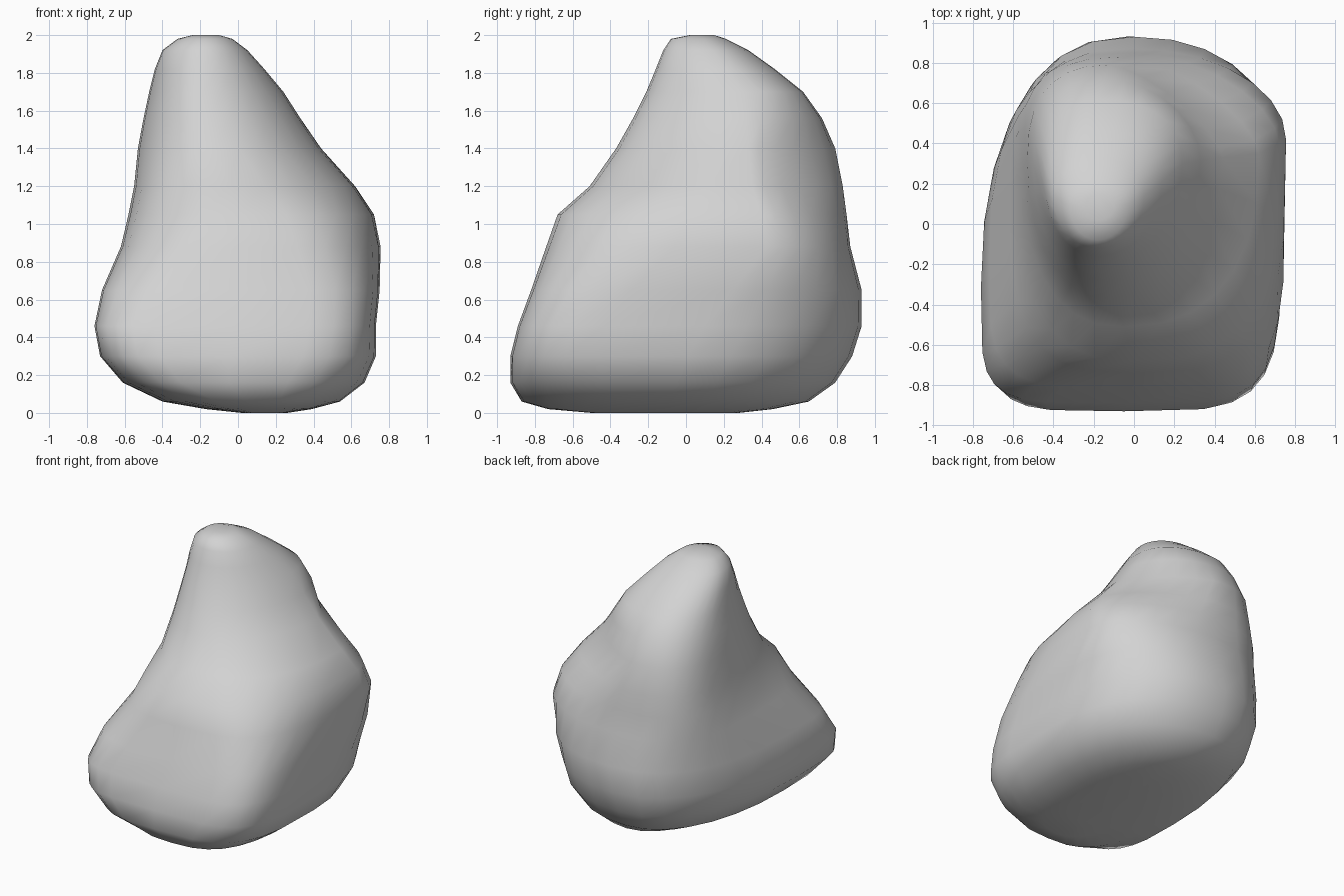
import bpy, bmesh, math

cube = bpy.data.objects.get("Cube")
if cube:
    bpy.data.objects.remove(cube)

SEGMENTS = 28

# Outline limits, bottom to top: height, min x, max x, min y, max y
OUTLINE = [
    (0.00, 0.02, 0.26, -0.50, 0.28),
    (0.02, -0.17, 0.39, -0.73, 0.46),
    (0.06, -0.40, 0.54, -0.87, 0.65),
    (0.16, -0.61, 0.67, -0.93, 0.79),
    (0.30, -0.73, 0.73, -0.93, 0.88),
    (0.46, -0.76, 0.73, -0.89, 0.93),
    (0.65, -0.72, 0.75, -0.82, 0.93),
    (0.88, -0.62, 0.755, -0.74, 0.87),
    (1.05, -0.58, 0.72, -0.68, 0.85),
    (1.20, -0.55, 0.62, -0.51, 0.83),
    (1.40, -0.53, 0.44, -0.37, 0.79),
    (1.56, -0.50, 0.33, -0.28, 0.72),
    (1.70, -0.47, 0.24, -0.21, 0.62),
    (1.82, -0.44, 0.14, -0.16, 0.47),
    (1.92, -0.40, 0.05, -0.12, 0.33),
    (1.98, -0.32, -0.03, -0.08, 0.21),
    (2.00, -0.24, -0.10, 0.02, 0.15),
]

# Corner character: height, ridge x, left-edge y, right-edge y, then the squareness
# of the corners at (+x +y), (-x +y), (-x -y), (+x -y)
CORNERS = [
    (0.00, 0.10, -0.10, -0.10, 2.0, 2.0, 2.4, 2.4),
    (0.16, -0.05, -0.30, -0.05, 2.2, 2.2, 3.8, 3.6),
    (0.40, -0.05, -0.35, 0.05, 2.3, 2.2, 5.5, 5.0),
    (0.65, 0.00, -0.20, 0.25, 2.2, 2.4, 4.2, 4.4),
    (0.88, 0.00, 0.15, 0.42, 2.0, 2.7, 3.2, 3.4),
    (1.05, 0.00, 0.25, 0.40, 1.7, 2.9, 2.7, 2.9),
    (1.20, -0.05, 0.28, 0.35, 1.5, 2.8, 2.4, 2.4),
    (1.40, -0.12, 0.32, 0.33, 1.4, 2.5, 2.2, 2.0),
    (1.70, -0.18, 0.28, 0.30, 2.3, 2.0, 2.1, 2.0),
    (2.00, -0.18, 0.08, 0.08, 2.0, 2.0, 2.0, 2.0),
]


def corner_values(z):
    """Blend the corner character between its two nearest heights."""
    for low, high in zip(CORNERS, CORNERS[1:]):
        if z <= high[0]:
            t = (z - low[0]) / (high[0] - low[0])
            return [a + (b - a) * t for a, b in zip(low[1:], high[1:])]


def ring_points(z, x0, x1, y0, y1):
    """Lopsided rounded outline, each quarter with its own reach and squareness."""
    cx, left_y, right_y, *square = corner_values(z)
    for i in range(SEGMENTS):
        a = math.tau * i / SEGMENTS
        c, s = math.cos(a), math.sin(a)
        power = 2 / square[4 * i // SEGMENTS]
        cy = right_y if c > 0 else left_y
        rx = x1 - cx if c > 0 else cx - x0
        ry = y1 - cy if s > 0 else cy - y0
        yield (cx + math.copysign(abs(c) ** power, c) * rx,
               cy + math.copysign(abs(s) ** power, s) * ry, z)


# Boulder body: loft through the sections and close both ends
bm = bmesh.new()
rings = [[bm.verts.new(p) for p in ring_points(*row)] for row in OUTLINE]
for low, high in zip(rings, rings[1:]):
    for i in range(SEGMENTS):
        j = (i + 1) % SEGMENTS
        bm.faces.new((low[i], low[j], high[j], high[i]))
bm.faces.new(rings[0][::-1])
bm.faces.new(rings[-1])
for face in bm.faces:
    face.smooth = True

mesh = bpy.data.meshes.new("boulder")
bm.to_mesh(mesh)
bm.free()
boulder = bpy.data.objects.new("boulder", mesh)
bpy.context.collection.objects.link(boulder)

# Plain grey stone
stone = bpy.data.materials.new("grey_stone")
stone.use_nodes = True
colour = (0.65, 0.65, 0.65, 1)
stone.diffuse_color = colour
stone.node_tree.nodes["Principled BSDF"].inputs["Base Color"].default_value = colour
mesh.materials.append(stone)
